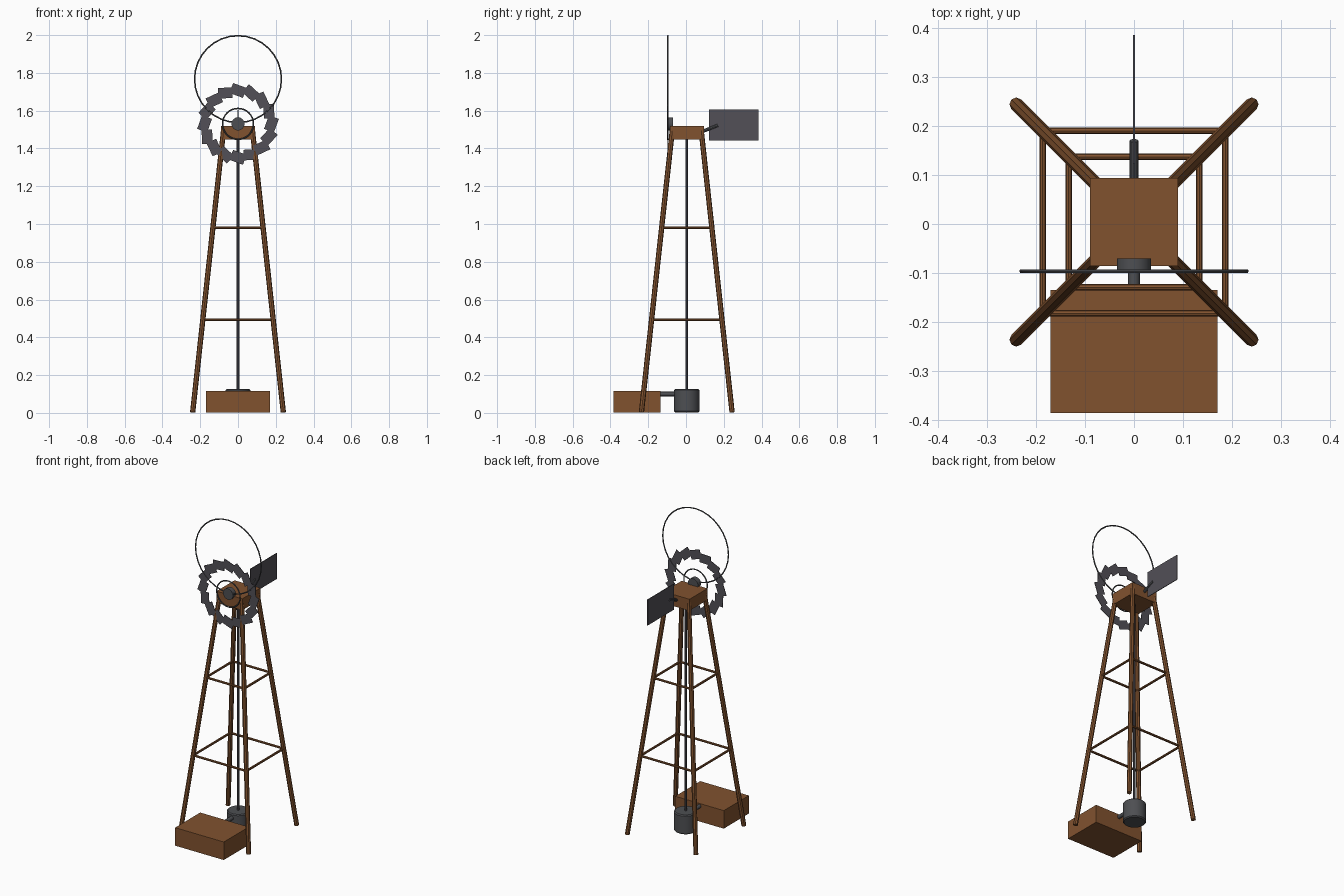
import bpy, bmesh, math
from mathutils import Vector, Matrix

if "Cube" in bpy.data.objects:
    bpy.data.objects.remove(bpy.data.objects["Cube"], do_unlink=True)


def material(name, rgb):
    m = bpy.data.materials.new(name)
    m.use_nodes = True
    m.diffuse_color = (*rgb, 1)
    m.node_tree.nodes["Principled BSDF"].inputs["Base Color"].default_value = (*rgb, 1)
    return m


wood = material("brown wood", (0.22, 0.085, 0.028))
steel = material("grey steel", (0.085, 0.08, 0.095))
iron = material("dark iron", (0.075, 0.078, 0.085))
CY = 0.004   # tower axis in y
AXLE = 1.53  # wheel centre height
WHEEL_Y = -0.096


def finish(bm, name, mat, smooth=False):
    bmesh.ops.recalc_face_normals(bm, faces=bm.faces)
    me = bpy.data.meshes.new(name)
    bm.to_mesh(me)
    bm.free()
    me.materials.append(mat)
    ob = bpy.data.objects.new(name, me)
    bpy.context.collection.objects.link(ob)
    if smooth:
        bpy.ops.object.select_all(action='DESELECT')
        ob.select_set(True)
        bpy.context.view_layer.objects.active = ob
        bpy.ops.object.shade_smooth_by_angle(angle=math.radians(35))
    return ob


def box(name, lo, hi, mat):
    lo, hi = Vector(lo), Vector(hi)
    bm = bmesh.new()
    mtx = Matrix.Translation((lo + hi) / 2) @ Matrix.Diagonal((*(hi - lo), 1))
    bmesh.ops.create_cube(bm, size=1, matrix=mtx)
    return finish(bm, name, mat)


def rod(name, a, b, r, mat, sides=8, smooth=False):
    a, b = Vector(a), Vector(b)
    d = b - a
    bm = bmesh.new()
    mtx = Matrix.Translation((a + b) / 2) @ d.to_track_quat('Z', 'Y').to_matrix().to_4x4()
    bmesh.ops.create_cone(bm, cap_ends=True, segments=sides, radius1=r, radius2=r,
                          depth=d.length, matrix=mtx)
    return finish(bm, name, mat, smooth)


def ring(name, centre, radius, tube, mat, seg=32, sides=6):
    bm = bmesh.new()
    loops = []
    for i in range(seg):
        a = math.tau * i / seg
        out = Vector((math.cos(a), 0, math.sin(a)))
        loops.append([bm.verts.new(Vector(centre) + out * (radius + tube * math.cos(t))
                                   + Vector((0, tube * math.sin(t), 0)))
                      for t in (math.tau * k / sides for k in range(sides))])
    for i in range(seg):
        p, q = loops[i], loops[(i + 1) % seg]
        for k in range(sides):
            n = (k + 1) % sides
            bm.faces.new((p[k], p[n], q[n], q[k]))
    return finish(bm, name, mat, True)


# Tower legs and cross braces
for sx, nx in ((-1, "right"), (1, "left")):
    for sy, ny in ((-1, "front"), (1, "back")):
        rod(f"{ny}_{nx}_leg", (sx * 0.24, CY + sy * 0.24, 0.003),
            (sx * 0.076, CY + sy * 0.076, 1.5), 0.014, wood)
for level, z, h in (("lower", 0.493, 0.186), ("upper", 0.98, 0.133)):
    for s, across, along in ((-1, "front", "right"), (1, "back", "left")):
        rod(f"{level}_{across}_brace", (-h, CY + s * h, z), (h, CY + s * h, z), 0.007, wood)
        rod(f"{level}_{along}_brace", (s * h, CY - h, z), (s * h, CY + h, z), 0.007, wood)

# Head block and trough
box("head_block", (-0.09, CY - 0.09, 1.447), (0.09, CY + 0.09, 1.52), wood)
box("water_trough", (-0.17, -0.385, 0.003), (0.17, -0.135, 0.117), wood)

# Pump, pump rod and outlet pipe
pump = rod("pump_body", (0, CY, 0.003), (0, CY, 0.126), 0.067, iron, 24, True)
bevel = pump.modifiers.new("soft_rim", 'BEVEL')
bevel.width = 0.006
bevel.limit_method = 'ANGLE'
rod("pump_rod", (0, CY, 0.1), (0, CY, 1.46), 0.007, steel, 8, True)
rod("outlet_pipe", (0, -0.05, 0.1), (0, -0.14, 0.1), 0.012, iron, 12, True)

# Wheel hub and rings
rod("wheel_hub", (0, -0.07, AXLE), (0, -0.1, AXLE), 0.035, iron, 16, True)
ring("wheel_rim", (0, WHEEL_Y, 1.767), 0.23, 0.004, iron)
ring("inner_ring", (0, WHEEL_Y, AXLE), 0.082, 0.004, iron)

# Sail blades: tilted flat plates around the hub
bm = bmesh.new()
for i in range(16):
    mtx = (Matrix.Translation((0, WHEEL_Y, AXLE))
           @ Matrix.Rotation(-math.tau * i / 16, 4, 'Y')
           @ Matrix.Translation((0.177, 0, 0))
           @ Matrix.Rotation(math.radians(20), 4, 'Y')
           @ Matrix.Diagonal((0.056, 0.003, 0.076, 1)))
    bmesh.ops.create_cube(bm, size=1, matrix=mtx)
finish(bm, "wheel_blades", steel)

# Tail boom and vane
rod("tail_boom", (0, 0.08, 1.487), (0, 0.17, 1.523), 0.009, iron, 8, True)
box("tail_vane", (-0.002, 0.122, 1.442), (0.002, 0.385, 1.605), steel)
